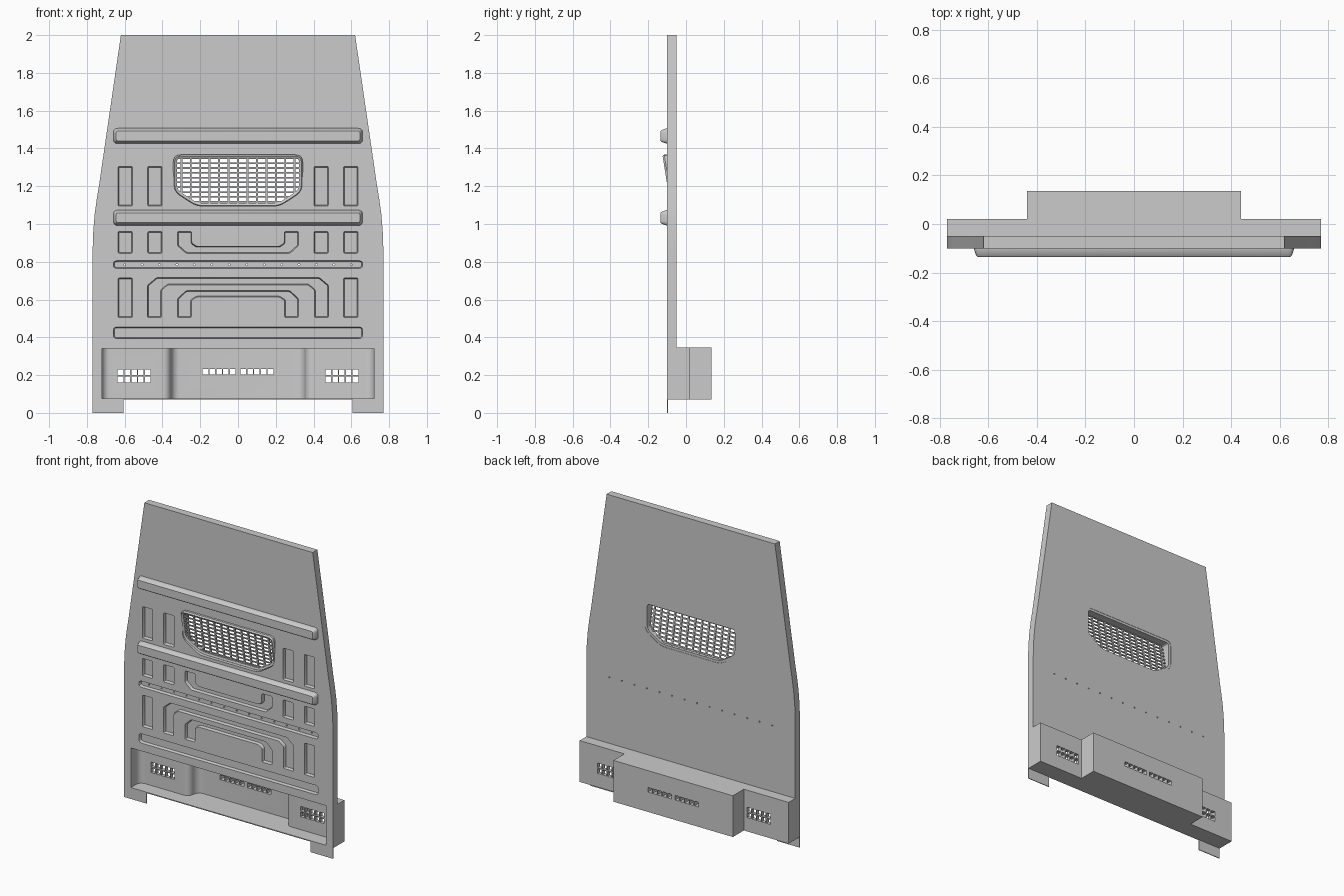
import bpy, bmesh
from math import sin, cos, radians, pi
from mathutils import Vector

if "Cube" in bpy.data.objects:
    bpy.data.objects.remove(bpy.data.objects["Cube"])


# ---------- helpers: outlines are (x, z) loops, layers run along y ----------
def rect(x0, x1, z0, z1):
    return [(x0, z0), (x1, z0), (x1, z1), (x0, z1)]


def mirror(half):
    return half + [(-x, z) for x, z in reversed(half)]


def arc(cx, cy, r, a0, a1, n=6):
    return [(cx + r * cos(radians(a0 + (a1 - a0) * i / n)),
             cy + r * sin(radians(a0 + (a1 - a0) * i / n))) for i in range(n + 1)]


def rounded(pts, r, n=4):
    out = []
    for i, p in enumerate(pts):
        p, a, b = Vector(p), Vector(pts[i - 1]), Vector(pts[(i + 1) % len(pts)])
        s = p + (a - p).normalized() * min(r, (a - p).length * .45)
        e = p + (b - p).normalized() * min(r, (b - p).length * .45)
        for k in range(n + 1):
            t = k / n
            out.append(tuple(s * (1 - t) ** 2 + p * 2 * t * (1 - t) + e * t * t))
    return out


def inset(pts, d):
    n = len(pts)
    area = sum(pts[i - 1][0] * pts[i][1] - pts[i][0] * pts[i - 1][1] for i in range(n))
    d = d if area > 0 else -d
    out = []
    for i in range(n):
        p = Vector(pts[i])
        u = (p - Vector(pts[i - 1])).normalized()
        v = (Vector(pts[(i + 1) % n]) - p).normalized()
        n1, n2 = Vector((-u.y, u.x)), Vector((-v.y, v.x))
        out.append(tuple(p + (n1 + n2) * d / max(.3, 1 + n1.dot(n2))))
    return out


def loft(bm, layers, ring=False):
    rows = [[bm.verts.new((x, y(z) if callable(y) else y, z)) for x, z in pts]
            for pts, y in layers]
    n = len(rows[0])
    pairs = list(zip(rows, rows[1:])) + ([(rows[-1], rows[0])] if ring else [])
    for a, b in pairs:
        for i in range(n):
            bm.faces.new((a[i - 1], a[i], b[i], b[i - 1]))
    if not ring:
        bm.faces.new(rows[0])
        bm.faces.new(rows[-1])


def plan_prism(bm, pts, z0, z1):
    lo, hi = [[bm.verts.new((x, y, z)) for x, y in pts] for z in (z0, z1)]
    for i in range(len(pts)):
        bm.faces.new((lo[i - 1], lo[i], hi[i], hi[i - 1]))
    bm.faces.new(lo)
    bm.faces.new(hi)


def finish(name, bm):
    bmesh.ops.recalc_face_normals(bm, faces=bm.faces)
    me = bpy.data.meshes.new(name)
    bm.to_mesh(me)
    bm.free()
    ob = bpy.data.objects.new(name, me)
    bpy.context.collection.objects.link(ob)
    return ob


def boolean(ob, other, op='DIFFERENCE'):
    other.hide_render = True
    m = ob.modifiers.new("cut", 'BOOLEAN')
    m.object, m.operation, m.solver = other, op, 'EXACT'
    bpy.context.view_layer.objects.active = ob
    bpy.ops.object.modifier_apply(modifier=m.name)
    bpy.data.objects.remove(other)


# ---------- partition wall and stepped lower housing ----------
bm = bmesh.new()
wall = mirror([(.77, .2), (.77, .85), (.767, .95), (.759, 1.05), (.748, 1.13),
               (.735, 1.21), (.62, 2)])
loft(bm, [(wall, -.1), (wall, -.05)])
panel = finish("partition_panel", bm)

bm = bmesh.new()
plan_prism(bm, mirror([(.77, -.1), (.77, .02), (.44, .02), (.44, .135)]), .07, .345)
boolean(panel, finish("housing", bm), 'UNION')

# footwell recess, window opening and pressed grooves
WINDOW = rounded(mirror([(.22, 1.09), (.343, 1.17), (.343, 1.367)]), .04)
bm = bmesh.new()
half = ([(-.72, -.15)] + arc(-.68, -.045, .04, 180, 90)
        + arc(-.395, .035, .04, -90, 0) + arc(-.31, .035, .045, 180, 90)[1:])
plan_prism(bm, mirror(half), .076, .34)
opening = inset(WINDOW, .004)
loft(bm, [(opening, -.15), (opening, 0)])


def groove(pts, r=.008, depth=.02):
    o = rounded(pts, r, 3)
    loft(bm, [(o, -.12), (o, -.1), (inset(o, .005), -.1 + depth)])


for s in (-1, 1):
    for cx, z0, z1 in ((.597, 1.095, 1.305), (.44, 1.095, 1.305), (.597, .845, .96),
                       (.44, .845, .96), (.597, .505, .715)):
        groove(rect(s * cx - .038, s * cx + .038, z0, z1))
for z0, z1 in ((.765, .806), (.393, .455)):
    groove(rect(-.66, .66, z0, z1), .02)
# U-shaped grooves
groove(mirror([(.275, .845), (.32, .885), (.32, .96), (.245, .96), (.245, .9), (.22, .882)]))
groove(mirror([(.43, .717), (.48, .675), (.48, .505), (.405, .505), (.405, .65), (.37, .678)]))
groove(mirror([(.275, .647), (.32, .605), (.32, .505), (.247, .505), (.247, .595), (.22, .613)]))
boolean(panel, finish("pressings", bm))

# vent slots and rail bolt holes
bm = bmesh.new()
for s in (-1, 1):
    for i in range(5):
        x = s * .55 + (i - 2) * .036
        for z in (.162, .2):
            o = rect(x - .015, x + .015, z, z + .031)
            loft(bm, [(o, -.05), (o, .06)])
        x = s * .1 + (i - 2) * .036
        o = rect(x - .015, x + .015, .202, .233)
        loft(bm, [(o, .03), (o, .2)])
for i in range(14):
    o = arc(-.6 + i * 1.2 / 13, .785, .005, 0, 315, 7)
    loft(bm, [(o, -.09), (o, -.03)])
boolean(panel, finish("holes", bm))


# ---------- window frame and grille, leaning forward at the top ----------
def tilt(off=0):
    return lambda z: -.125 + (1.367 - z) * .16 + off


bm = bmesh.new()
inner = inset(WINDOW, .02)
loft(bm, [(WINDOW, -.052), (WINDOW, tilt(.01)), (inset(WINDOW, .007), tilt()),
          (inner, tilt(.006)), (inner, -.052)], ring=True)
frame = finish("window_frame", bm)

bm = bmesh.new()
for i in range(10):
    z = 1.118 + i * .0255
    w = min(.328, .22 + (z - 1.1) / .08 * .115)
    o = rect(-w, w, z - .004, z + .004)
    loft(bm, [(o, tilt(.01)), (o, tilt(.018))])
for i in range(13):
    x = (i - 6) * .05
    z0 = 1.1 + max(0, abs(x) - .22) * .67
    o = rect(x - .005, x + .005, z0, 1.355)
    loft(bm, [(o, tilt(.009)), (o, tilt(.019))])
finish("window_grille", bm)

# ---------- raised cross rails ----------
rails = []
for name, z in (("upper_rail", 1.466), ("middle_rail", 1.033)):
    bm = bmesh.new()
    o = rounded(rect(-.66, .66, z - .041, z + .041), .025)
    loft(bm, [(o, -.095), (o, -.102), (inset(o, .01), -.13), (inset(o, .015), -.135)])
    rails.append(finish(name, bm))

# ---------- thin sheet feet ----------
for s, side in ((-1, "left"), (1, "right")):
    bm = bmesh.new()
    o = rect(s * .6875 - .0825, s * .6875 + .0825, 0, .07)
    loft(bm, [(o, -.1), (o, -.095)])
    finish(side + "_foot", bm)

# smooth only the gentle curves
for ob in [panel, frame] + rails:
    bpy.ops.object.select_all(action='DESELECT')
    ob.select_set(True)
    bpy.context.view_layer.objects.active = ob
    bpy.ops.object.shade_smooth_by_angle(angle=radians(28))
